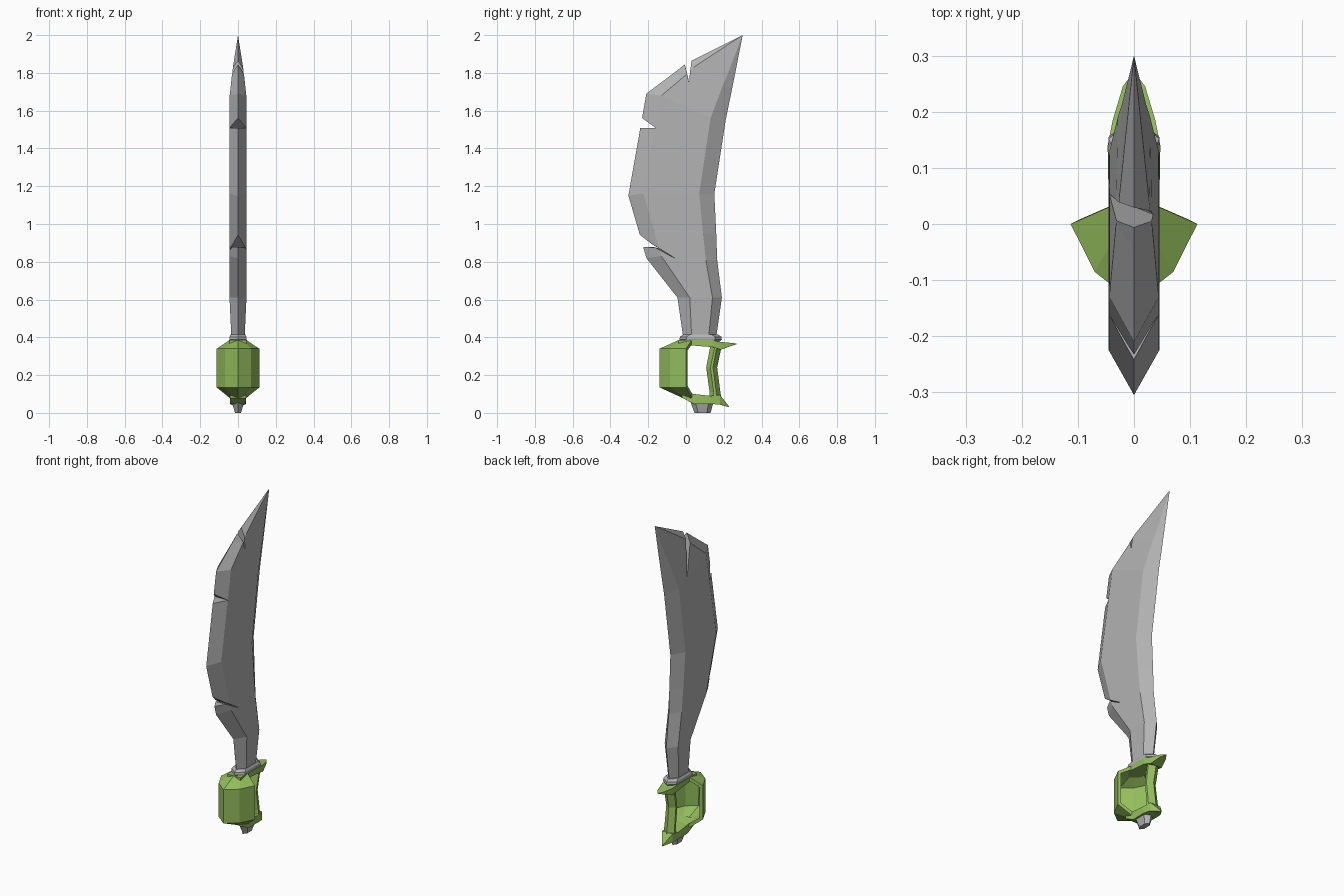
import bpy, bmesh

if "Cube" in bpy.data.objects:
    bpy.data.objects.remove(bpy.data.objects["Cube"])


def material(name, rgb):
    m = bpy.data.materials.new(name)
    m.diffuse_color = (*rgb, 1)
    m.use_nodes = True
    m.node_tree.nodes["Principled BSDF"].inputs["Base Color"].default_value = m.diffuse_color
    return m


STEEL = material("grey_steel", (0.45, 0.45, 0.45))
GREEN = material("green_guard", (0.30, 0.52, 0.11))


def loft(name, rings, mat, closed=True):
    """Skin equal-length rings; closed lofts get end caps."""
    bm = bmesh.new()
    rows = [[bm.verts.new(p) for p in r] for r in rings]
    n = len(rings[0])
    for a, b in zip(rows, rows[1:]):
        for i in range(n if closed else n - 1):
            j = (i + 1) % n
            bm.faces.new((a[i], a[j], b[j], b[i]))
    if closed:
        bm.faces.new(rows[0][::-1])
        bm.faces.new(rows[-1])
        bmesh.ops.remove_doubles(bm, verts=bm.verts, dist=0.0005)
        bmesh.ops.recalc_face_normals(bm, faces=bm.faces)
    me = bpy.data.meshes.new(name)
    bm.to_mesh(me)
    bm.free()
    ob = bpy.data.objects.new(name, me)
    bpy.context.collection.objects.link(ob)
    if mat:
        me.materials.append(mat)
    return ob


def hexagon(z, y0, y1, hw, bevel=0.035):
    """Flat six-sided section, pointed towards front and back."""
    a, b = y0 + bevel, y1 - bevel
    return [(0, y0, z), (hw, a, z), (hw, b, z), (0, y1, z), (-hw, b, z), (-hw, a, z)]


def box_ring(y, hw, z0, z1):
    return [(-hw, y, z0), (hw, y, z0), (hw, y, z1), (-hw, y, z1)]


def bake(ob):
    """Apply the modifiers of an object."""
    bpy.context.view_layer.update()
    ev = ob.evaluated_get(bpy.context.evaluated_depsgraph_get())
    me = bpy.data.meshes.new_from_object(ev)
    ob.modifiers.clear()
    ob.data = me


# Blade stations: edge (y, z), front bevel (y, z, hw), rear bevel (y, z, hw), spine (y, z)
stations = [
    ((-.015, .40), (.03, .40, .035), (.12, .40, .035), (.16, .40)),
    ((-.045, .61), (.02, .61, .045), (.14, .61, .045), (.19, .61)),
    ((-.21, .82), (-.13, .83, .045), (.105, .81, .045), (.165, .81)),
    ((-.245, .945), (-.165, .95, .045), (.09, .95, .045), (.16, .95)),
    ((-.305, 1.15), (-.225, 1.16, .045), (.07, 1.16, .045), (.15, 1.16)),
    ((-.21, 1.69), (-.13, 1.68, .044), (.13, 1.56, .044), (.21, 1.55)),
    ((-.05, 1.81), (.0, 1.79, .032), (.19, 1.72, .029), (.245, 1.72)),
    ((.0, 1.85), (.04, 1.83, .027), (.215, 1.78, .021), (.257, 1.78)),
    ((.3, 2), (.3, 2, 0), (.3, 2, 0), (.3, 2)),
]
rings = [[(0, *e), (f[2], *f[:2]), (r[2], *r[:2]), (0, *s), (-r[2], *r[:2]), (-f[2], *f[:2])]
         for e, f, r, s in stations]
blade = loft("blade", rings, STEEL)

# Battle notches: profiles (y, z) on the left and right side of each cutter
n1 = [(-.16, 1.508), (-.30, 1.61), (-.40, 1.61), (-.40, 1.508)]
n2_left = [(-.165, .884), (-.18, .893), (-.32, 1.0), (-.40, .88), (-.175, .88)]
n2_right = [(-.035, .805), (-.17, .888), (-.32, 1.0), (-.40, .88), (-.16, .875)]
n3_left = [(.065, 1.545), (.045, 1.95), (-.03, 1.95)]
n3_right = [(.0, 1.815), (.005, 1.95), (-.06, 1.95)]
for left, right in ((n1, n1), (n2_left, n2_right), (n3_left, n3_right)):
    cutter = loft("notch_cutter", [[(x, *p) for p in prof] for x, prof in ((-.07, left), (.07, right))], None)
    cutter.hide_render = True
    mod = blade.modifiers.new("notch", "BOOLEAN")
    mod.operation, mod.solver, mod.object = "DIFFERENCE", "EXACT", cutter
    bake(blade)
    bpy.data.objects.remove(cutter)

# Steel collar below the blade and pommel under the grip
loft("collar", [hexagon(.375, -.02, .175, .038), hexagon(.388, -.035, .19, .045),
                hexagon(.403, -.032, .187, .045), hexagon(.415, -.015, .17, .038)], STEEL)
loft("pommel", [hexagon(0, .045, .13, .016, .02), hexagon(.055, .025, .145, .032, .025)], STEEL)

# Hollow hand guard: five-point section, narrowed at top and bottom
shell = []
for z, w, back, front in ((.08, .045, .03, -.02), (.135, .113, 0, -.14),
                          (.34, .113, 0, -.14), (.385, .045, .03, -.04)):
    cheek = front + .39 * (back - front)
    shell.append([(-w, back, z), (-.62 * w, cheek, z), (0, front, z), (.62 * w, cheek, z), (w, back, z)])
guard = loft("hand_guard", shell, GREEN, closed=False)
solid = guard.modifiers.new("thickness", "SOLIDIFY")
solid.thickness, solid.offset = .02, -1
bake(guard)

# Guard plates ending in rear spikes
loft("upper_plate", [box_ring(*r) for r in (
    (-.04, .044, .362, .385), (.03, .045, .357, .385), (.14, .047, .348, .385),
    (.185, .038, .335, .375), (.245, .02, .356, .37), (.268, .003, .364, .367))], GREEN)
loft("lower_plate", [box_ring(*r) for r in (
    (-.02, .043, .08, .115), (.04, .04, .048, .1), (.13, .042, .048, .09),
    (.18, .035, .043, .095), (.228, .003, .03, .035))], GREEN)

# Bent grip behind the hole
loft("grip", [hexagon(.06, .12, .19, .036, .025), hexagon(.11, .125, .182, .034, .022),
              hexagon(.24, .107, .165, .032, .022), hexagon(.36, .13, .19, .036, .025)], GREEN)
